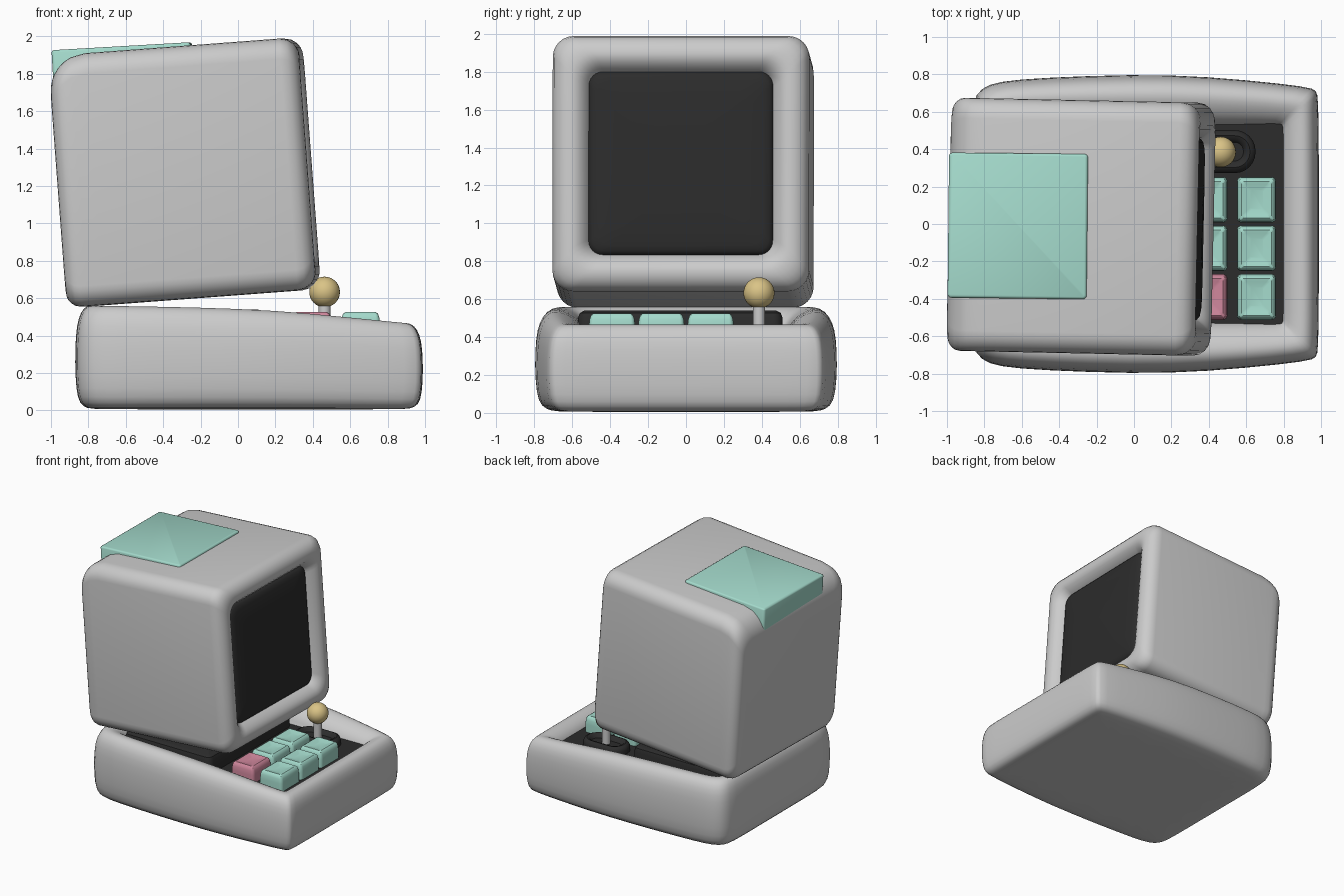
import bpy, bmesh
from math import radians, sqrt, sin, cos, pi

if "Cube" in bpy.data.objects:
    bpy.data.objects.remove(bpy.data.objects["Cube"])


def mat(name, rgb):
    m = bpy.data.materials.new(name)
    m.diffuse_color = (*rgb, 1)
    m.use_nodes = True
    m.node_tree.nodes["Principled BSDF"].inputs["Base Color"].default_value = m.diffuse_color
    return m


DARK = mat("dark", (0.025, 0.025, 0.025))
MINT = mat("mint", (0.37, 0.70, 0.60))
PINK = mat("pink", (0.62, 0.24, 0.33))
YELLOW = mat("yellow", (0.70, 0.55, 0.24))


def rrect(u0, u1, v0, v1, r, n=6):
    """Rounded rectangle outline."""
    pts = []
    for k, (u, v) in enumerate([(u1 - r, v1 - r), (u0 + r, v1 - r), (u0 + r, v0 + r), (u1 - r, v0 + r)]):
        for i in range(n + 1):
            a = (k + i / n) * pi / 2
            pts.append((u + r * cos(a), v + r * sin(a)))
    return pts


def loft(name, rings, material=None, subsurf=0, loc=(0, 0, 0), rot=(0, 0, 0), angle=40):
    """Skin closed rings into a capped solid."""
    bm = bmesh.new()
    vs = [[bm.verts.new(p) for p in ring] for ring in rings]
    n = len(rings[0])
    for a, b in zip(vs, vs[1:]):
        for i in range(n):
            j = (i + 1) % n
            bm.faces.new((a[i], a[j], b[j], b[i]))
    bm.faces.new(vs[0])
    bm.faces.new(vs[-1])
    bmesh.ops.recalc_face_normals(bm, faces=bm.faces)
    me = bpy.data.meshes.new(name)
    bm.to_mesh(me)
    bm.free()
    ob = bpy.data.objects.new(name, me)
    bpy.context.collection.objects.link(ob)
    ob.location = loc
    ob.rotation_euler = [radians(a) for a in rot]
    return finish(ob, name, material, subsurf, angle)


def finish(ob, name, material, subsurf=0, angle=40):
    ob.name = name
    if material:
        ob.data.materials.append(material)
    bpy.ops.object.select_all(action='DESELECT')
    ob.select_set(True)
    bpy.context.view_layer.objects.active = ob
    bpy.ops.object.shade_smooth_by_angle(angle=radians(angle))
    if subsurf:
        m = ob.modifiers.new("smooth", 'SUBSURF')
        m.levels = m.render_levels = subsurf
    return ob


def pad(name, x0, x1, y0, y1, r, profile, material, **kw):
    """Rounded pad lofted upwards; profile is (inset, z)."""
    return loft(name, [[(x, y, z) for x, y in rrect(x0 + d, x1 - d, y0 + d, y1 - d, max(r - d, 0.01))]
                       for d, z in profile], material, **kw)


# base tray: plan outline blended from outer wall to recess edge
outer = [(.99, 0), (.99, .4), (.987, .68), (.977, .715), (.94, .735), (.6, .772), (.2, .803), (-.25, .795),
         (-.65, .775), (-.78, .75), (-.85, .7), (-.872, .6), (-.872, .3), (-.872, 0)]
inner = [(.78, 0), (.78, .4), (.78, .50), (.775, .515), (.76, .52), (.55, .52), (.2, .52), (-.2, .52),
         (-.5, .52), (-.6, .515), (-.65, .5), (-.66, .45), (-.66, .25), (-.66, 0)]


def full(half):
    return half + [(x, -y) for x, y in half[-2:0:-1]]


def top_z(x):
    return .56 - .015 * (x + .8) / .9 if x < .1 else .545 - .085 * (x - .1) / .85


profile = [(.5, 0), (.32, .01), (.12, .05), (.03, .18), (0, .45), (.02, .72), (.09, .88), (.22, .97),
           (.38, 1.0), (.55, .98), (.74, .93), (.9, .85), (1, .72), (1, .6)]
rings = []
for t, f in profile:
    ring = []
    for (ax, ay), (bx, by) in zip(full(outer), full(inner)):
        x, y = ax + (bx - ax) * t, ay + (by - ay) * t
        ring.append((x, y, f * top_z(x) + .005))
    rings.append(ring)
loft("base_tray", rings, subsurf=1, angle=60)

# dark control panel and raised block under the monitor
pad("control_panel", -.68, .80, -.54, .54, .03, [(0, .30), (0, .395)], DARK)
pad("rear_block", -.66, .14, -.57, .51, .05, [(0, .36), (0, .50), (.01, .527), (.035, .54)], DARK)

# monitor shell, lofted from back to screen opening
H, W = .675, .677
TILT = dict(loc=(-.286, -.015, 1.272), rot=(0, -4.3, -1.2))


def arc(d, r):
    return r - sqrt(max(r * r - (r - d) ** 2, 0)) if d < r else 0


def section(x, s, top, r=.11):
    return [(x, y, z) for y, z in rrect(-W + s, W - s, -H + s, H - top, r)]


rings = [section(-.67 + d, arc(d, .08), arc(d, .2)) for d in (0, .004, .012, .027, .05, .08, .12, .2)]
rings += [section(.67 - d, arc(d, .1), arc(d, .1)) for d in (.1, .06, .03, .012, .003, 0)]
rings += [section(x, s, s, r) for x, s, r in
          ((.667, .12, .11), (.655, .145, .1), (.635, .165, .09), (.61, .185, .08), (.585, .195, .075))]
loft("monitor_shell", rings, **TILT)

# slightly domed screen
loft("screen", [section(x, s, s, r) for x, s, r in
                ((.58, .185, .07), (.605, .195, .07), (.618, .21, .07), (.626, .24, .07), (.634, .33, .07),
                 (.64, .5, .07))], DARK, **TILT)

# mint box on the back of the monitor top
pad("top_box", -.372, .372, -.388, .388, .02,
    [(.01, -.25), (0, -.24), (0, -.012), (.004, -.004), (.012, 0)], MINT,
    loc=(-.622, -.01, 1.947), rot=(0, -3.3, -.6))

# six dished keys
for i, x in enumerate((.395, .655)):
    for j, y in enumerate((-.39, -.13, .13)):
        pink = i == 0 and j == 0
        pad(f"key_{i}_{j}", x - .105, x + .105, y - .122, y + .122, .025,
            [(0, .37), (0, .46), (.004, .495), (.012, .517), (.024, .525), (.04, .522), (.07, .513)],
            PINK if pink else MINT)

# joystick socket, stick and ball
pad("joystick_socket", .27, .65, .272, .502, .112,
    [(0, .37), (0, .43), (.01, .452), (.03, .462), (.05, .455), (.065, .43)], DARK)
bpy.ops.mesh.primitive_cylinder_add(vertices=24, radius=.032, depth=.24, location=(.463, .385, .50))
finish(bpy.context.object, "joystick_stick", None)
bpy.ops.mesh.primitive_uv_sphere_add(segments=32, ring_count=16, radius=.082, location=(.463, .385, .633))
finish(bpy.context.object, "joystick_ball", YELLOW)
